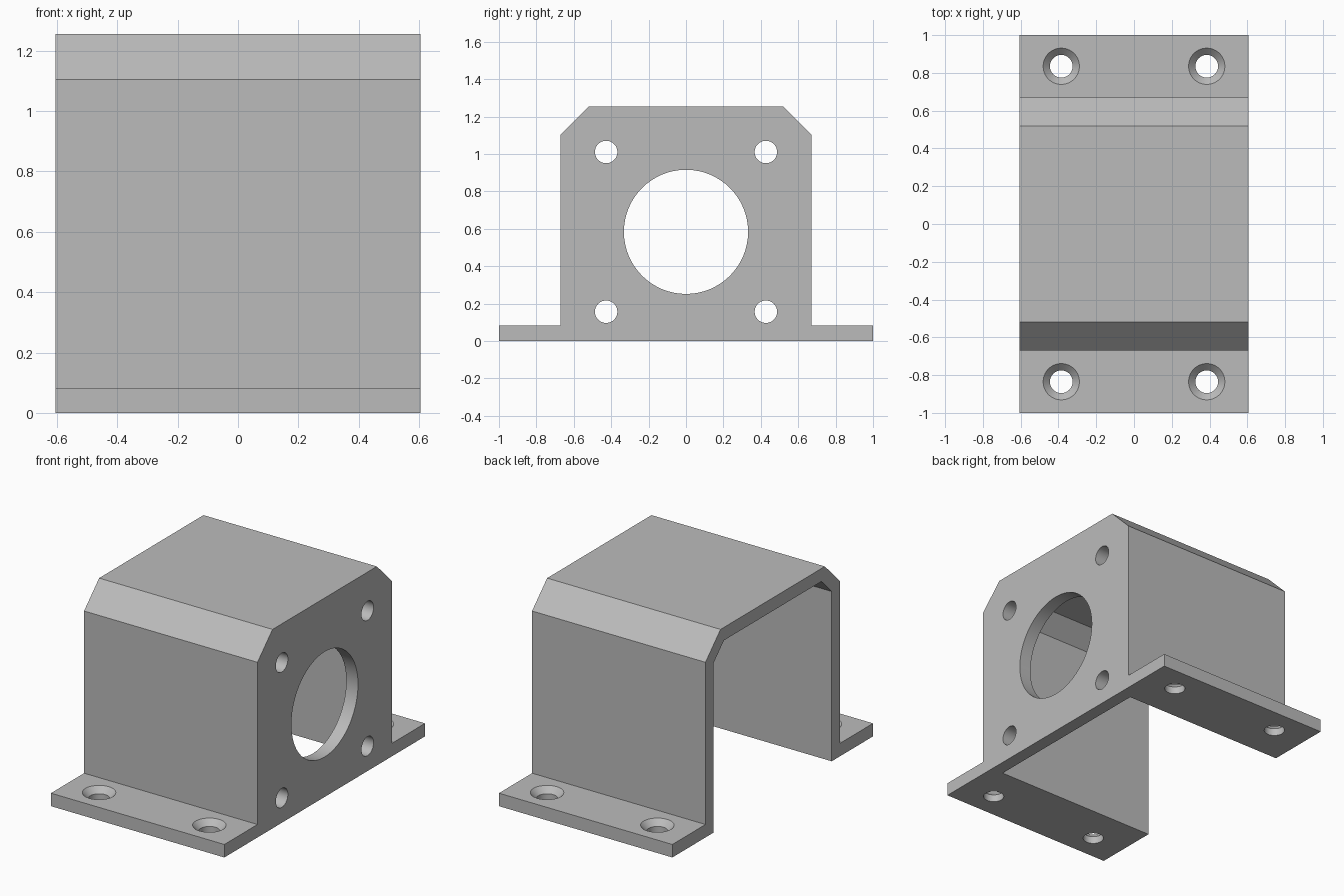
import bpy, bmesh
from math import radians, pi
from mathutils import Matrix, Vector

if "Cube" in bpy.data.objects:
    bpy.data.objects.remove(bpy.data.objects["Cube"], do_unlink=True)

HALF_X = 0.605     # half the width
WALL = 0.082       # sheet thickness
SIDE = 0.67        # outer face of the side walls
TOP = 1.255
BEVEL = 0.15       # sloped corner
HOLE = 0.06        # screw hole radius

grey = bpy.data.materials.new("plain_grey")
grey.use_nodes = True
grey.diffuse_color = (0.5, 0.5, 0.5, 1)
grey.node_tree.nodes["Principled BSDF"].inputs["Base Color"].default_value = (0.5, 0.5, 0.5, 1)


def make_object(name, bm):
    bmesh.ops.recalc_face_normals(bm, faces=bm.faces)
    mesh = bpy.data.meshes.new(name)
    bm.to_mesh(mesh)
    bm.free()
    obj = bpy.data.objects.new(name, mesh)
    bpy.context.collection.objects.link(obj)
    return obj


def extrude_profile(name, half, x0, x1):
    """Mirror a half profile of (y, z) points and extrude it along x."""
    points = half + [(-y, z) for y, z in reversed(half)]
    bm = bmesh.new()
    face = bm.faces.new([bm.verts.new((x0, y, z)) for y, z in points])
    new = bmesh.ops.extrude_face_region(bm, geom=[face])["geom"]
    bmesh.ops.translate(bm, vec=(x1 - x0, 0, 0),
                        verts=[v for v in new if isinstance(v, bmesh.types.BMVert)])
    return make_object(name, bm)


def cone_cutter(name, centre, axis, depth, r_low, r_high):
    bm = bmesh.new()
    turn = Vector((0, 0, 1)).rotation_difference(Vector(axis)).to_matrix().to_4x4()
    bmesh.ops.create_cone(bm, cap_ends=True, segments=64, radius1=r_low, radius2=r_high,
                          depth=depth, matrix=Matrix.Translation(centre) @ turn)
    return make_object(name, bm)


def cut(target, cutter):
    cutter.hide_render = True
    mod = target.modifiers.new("cut", "BOOLEAN")
    mod.operation = "DIFFERENCE"
    mod.solver = "EXACT"
    mod.object = cutter
    bpy.context.view_layer.objects.active = target
    bpy.ops.object.modifier_apply(modifier=mod.name)
    bpy.data.objects.remove(cutter, do_unlink=True)


# Solid housing with foot flanges
bracket = extrude_profile("motor_bracket", [
    (1, 0), (1, WALL), (SIDE, WALL), (SIDE, TOP - BEVEL), (SIDE - BEVEL, TOP)],
    -HALF_X, HALF_X)

# Hollow inside, open at the bottom and at one end
inner = SIDE - WALL
slope = WALL * 0.414
cut(bracket, extrude_profile("hollow_cutter", [
    (inner, -0.1), (inner, TOP - BEVEL - slope), (SIDE - BEVEL - slope, TOP - WALL)],
    -HALF_X - 0.1, HALF_X - WALL))

# Large bore and four screw holes in the end plate
cut(bracket, cone_cutter("bore_cutter", (HALF_X, 0, 0.584), (1, 0, 0), 0.4, 0.332, 0.332))
for y in (-0.427, 0.427):
    for z in (0.157, 1.011):
        cut(bracket, cone_cutter("screw_cutter", (HALF_X, y, z), (1, 0, 0), 0.4, HOLE, HOLE))

# Countersunk holes in the flanges
SINK = 0.036
for x in (-0.385, 0.385):
    for y in (-0.835, 0.835):
        cut(bracket, cone_cutter("foot_cutter", (x, y, 0), (0, 0, 1), 0.4, HOLE, HOLE))
        cut(bracket, cone_cutter("countersink_cutter", (x, y, WALL), (0, 0, 1),
                                 2 * SINK, HOLE, HOLE + 2 * SINK))

# Single colour, smooth round holes and sharp edges
bracket.data.materials.clear()
bracket.data.materials.append(grey)
for poly in bracket.data.polygons:
    poly.material_index = 0
bpy.ops.object.select_all(action="DESELECT")
bracket.select_set(True)
bpy.context.view_layer.objects.active = bracket
bpy.ops.object.shade_smooth_by_angle(angle=radians(25))
